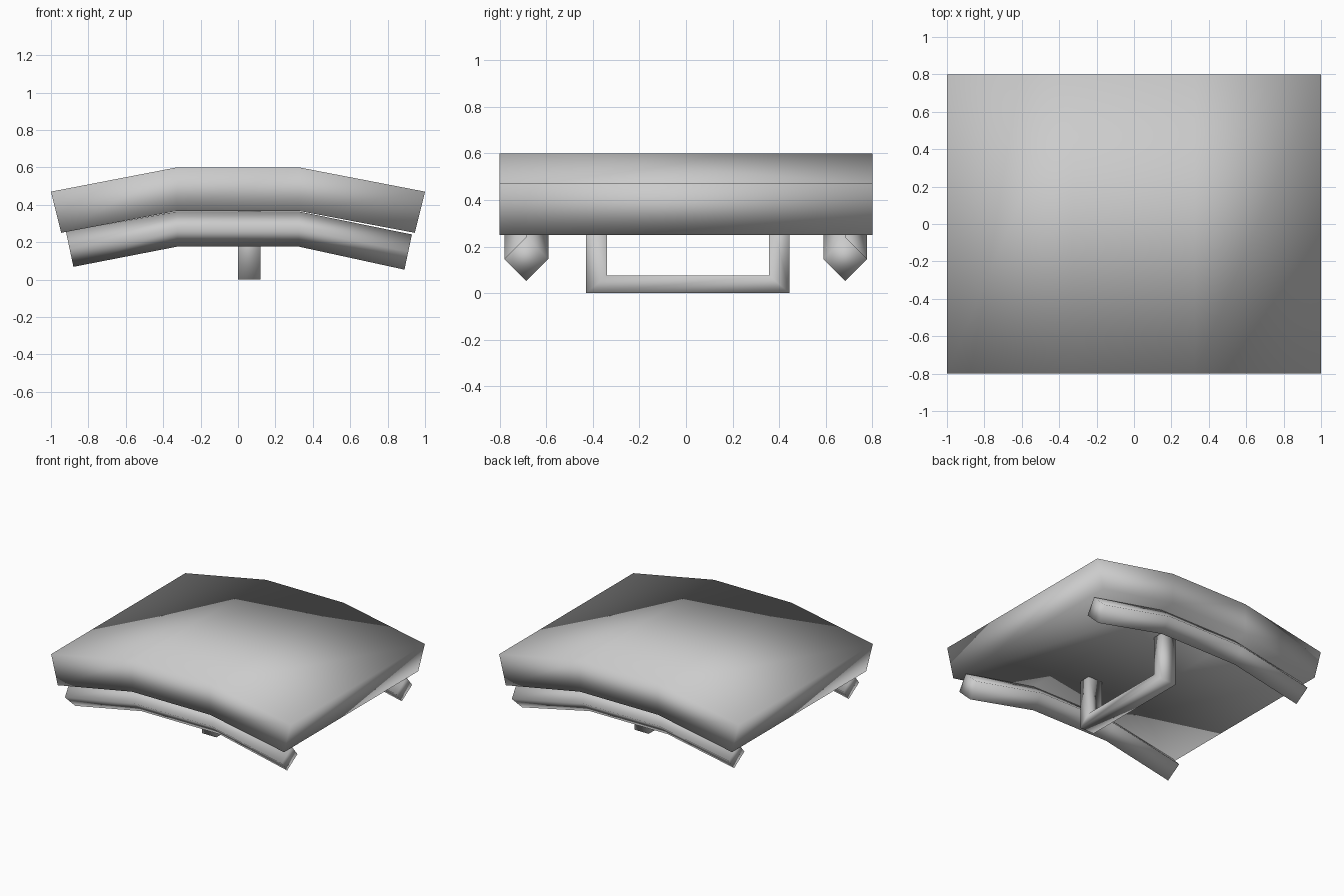
import bpy
from mathutils import Vector

if "Cube" in bpy.data.objects:
    bpy.data.objects.remove(bpy.data.objects["Cube"])

grey = bpy.data.materials.new("plain grey")
grey.diffuse_color = (0.6, 0.6, 0.6, 1)
grey.use_nodes = True
grey.node_tree.nodes["Principled BSDF"].inputs["Base Color"].default_value = grey.diffuse_color


def loft(name, sections):
    """Skin matching four-point rings into a closed, fully smooth bar."""
    n = len(sections[0])
    verts = [p for ring in sections for p in ring]
    faces = [tuple(range(n))[::-1],
             tuple(range(len(verts) - n, len(verts)))]
    for s in range(len(sections) - 1):
        for i in range(n):
            a, b = s * n + i, s * n + (i + 1) % n
            faces.append((a, b, b + n, a + n))
    mesh = bpy.data.meshes.new(name)
    mesh.from_pydata(verts, [], faces)
    mesh.materials.append(grey)
    obj = bpy.data.objects.new(name, mesh)
    bpy.context.collection.objects.link(obj)
    # consistent outward normals
    import bmesh
    bm = bmesh.new()
    bm.from_mesh(mesh)
    bmesh.ops.recalc_face_normals(bm, faces=bm.faces)
    bm.to_mesh(mesh)
    bm.free()
    mesh.shade_smooth()
    return obj


# Bent seat slab: (top x, top z, bottom x, bottom z) at each fold
folds = [(-1, 0.47, -0.945, 0.25), (-0.325, 0.6, -0.325, 0.367),
         (0.325, 0.6, 0.325, 0.367), (1, 0.47, 0.945, 0.25)]
loft("curved_slab", [[(tx, -0.8, tz), (tx, 0.8, tz), (bx, 0.8, bz), (bx, -0.8, bz)]
                     for tx, tz, bx, bz in folds])

# Diamond-section rails under the front and back edges
R = 0.094
path = [(-0.90, 0.162, -0.02), (-0.325, 0.27, 0), (0.325, 0.27, 0), (0.91, 0.147, 0.02)]
for name, y in (("front_rail", -0.685), ("back_rail", 0.683)):
    rings = []
    for x, z, lean in path:
        c, up, side = Vector((x, y, z)), Vector((lean, 0, R)), Vector((0, R, 0))
        rings.append([c + up, c + side, c - up, c - side])
    loft(name, rings)

# U-shaped handle with square mitred corners: (outer y, outer z, inner y, inner z)
bends = [(-0.43, 0.368, -0.34, 0.368), (-0.43, 0, -0.34, 0.075),
         (0.445, 0, 0.357, 0.075), (0.445, 0.368, 0.357, 0.368)]
loft("handle", [[(0, oy, oz), (0.12, oy, oz), (0.12, iy, iz), (0, iy, iz)]
                for oy, oz, iy, iz in bends])
